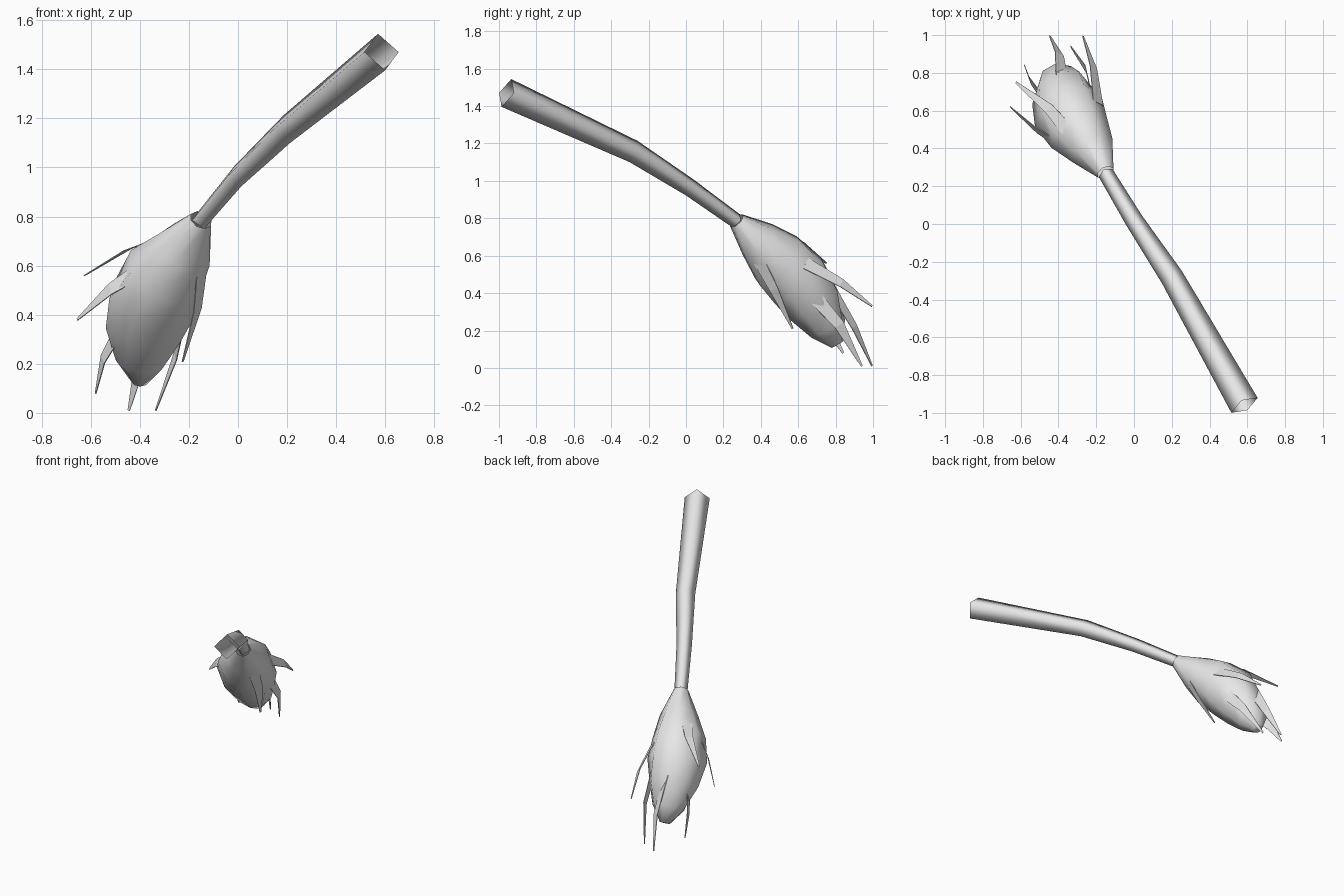
import bpy, bmesh, math, random
from mathutils import Vector

random.seed(4)
cube = bpy.data.objects.get("Cube")
if cube:
    bpy.data.objects.remove(cube)

grey = bpy.data.materials.new("plain_grey")
grey.use_nodes = True
grey.diffuse_color = (0.8, 0.8, 0.8, 1)
grey.node_tree.nodes["Principled BSDF"].inputs["Base Color"].default_value = (0.8, 0.8, 0.8, 1)


def finish(name, bm, smooth=True):
    mesh = bpy.data.meshes.new(name)
    bm.to_mesh(mesh)
    bm.free()
    mesh.materials.append(grey)
    for p in mesh.polygons:
        p.use_smooth = smooth
    ob = bpy.data.objects.new(name, mesh)
    bpy.context.collection.objects.link(ob)
    return ob


def tube(name, stations, sides, jitter=0.0, cap_end=False):
    """Skin rings of (centre, radius) set square to the path."""
    bm = bmesh.new()
    pts = [Vector(c) for c, r in stations]
    rings = []
    for i, (c, r) in enumerate(stations):
        axis = (pts[min(i + 1, len(pts) - 1)] - pts[max(i - 1, 0)]).normalized()
        up = (Vector((0, 0, 1)) - axis * axis.z).normalized()
        side = axis.cross(up)
        ring = []
        for k in range(sides):
            a = math.tau * k / sides
            rad = r * (1 + random.uniform(-jitter, jitter))
            ring.append(bm.verts.new(pts[i] + (up * math.cos(a) + side * math.sin(a)) * rad))
        rings.append(ring)
    for lo, hi in zip(rings, rings[1:]):
        for k in range(sides):
            n = (k + 1) % sides
            bm.faces.new((lo[k], lo[n], hi[n], hi[k]))
    if cap_end:
        bm.faces.new(rings[-1])
    bmesh.ops.recalc_face_normals(bm, faces=bm.faces)
    return finish(name, bm)


# Square stem, open at its cut end
tube("stem", [((0.585, -0.96, 1.47), 0.08), ((0.2, -0.28, 1.157), 0.062),
              ((0, 0.02, 0.965), 0.049), ((-0.15, 0.27, 0.785), 0.042)], 4)

# Closed bud with a slightly uneven surface
bud = [((-0.15, 0.27, 0.785), 0.046), ((-0.22, 0.39, 0.67), 0.122),
       ((-0.29, 0.495, 0.57), 0.165), ((-0.345, 0.595, 0.465), 0.188),
       ((-0.375, 0.685, 0.345), 0.16), ((-0.395, 0.76, 0.215), 0.108),
       ((-0.4, 0.81, 0.125), 0.035)]
tube("bud", bud, 8, jitter=0.07, cap_end=True)

# Narrow bent sepals: base, bend, tip
sepals = {
    "upper_right": ((-0.29, 0.42, 0.725), (-0.45, 0.61, 0.665), (-0.625, 0.75, 0.56)),
    "right": ((-0.37, 0.40, 0.60), (-0.52, 0.50, 0.505), (-0.655, 0.62, 0.38)),
    "lower_right": ((-0.48, 0.66, 0.345), (-0.55, 0.76, 0.22), (-0.58, 0.84, 0.08)),
    "back": ((-0.38, 0.77, 0.44), (-0.395, 0.90, 0.22), (-0.445, 0.995, 0.01)),
    "lower_left": ((-0.22, 0.67, 0.40), (-0.255, 0.82, 0.23), (-0.335, 0.94, 0.01)),
    "left": ((-0.14, 0.35, 0.645), (-0.165, 0.47, 0.42), (-0.225, 0.57, 0.21)),
    "upper_left": ((-0.19, 0.64, 0.56), (-0.215, 0.83, 0.455), (-0.27, 0.995, 0.33)),
}
top, end = Vector(bud[0][0]), Vector(bud[-1][0])
axis = (end - top).normalized()
for place, path in sepals.items():
    base, bend, tip = map(Vector, path)
    rel = bend - Vector(bud[3][0])
    outward = rel - axis * rel.dot(axis)
    across = (tip - base).cross(outward).normalized()
    bm = bmesh.new()
    rows = [[bm.verts.new(p + across * s * w) for s in (-1, 1)]
            for p, w in ((base, 0.04), (bend, 0.028), (tip, 0.005))]
    for a, b in zip(rows, rows[1:]):
        bm.faces.new((a[0], a[1], b[1], b[0]))
    ob = finish("sepal_" + place, bm, smooth=False)
    solid = ob.modifiers.new("thickness", 'SOLIDIFY')
    solid.thickness = 0.004
    solid.offset = 0
